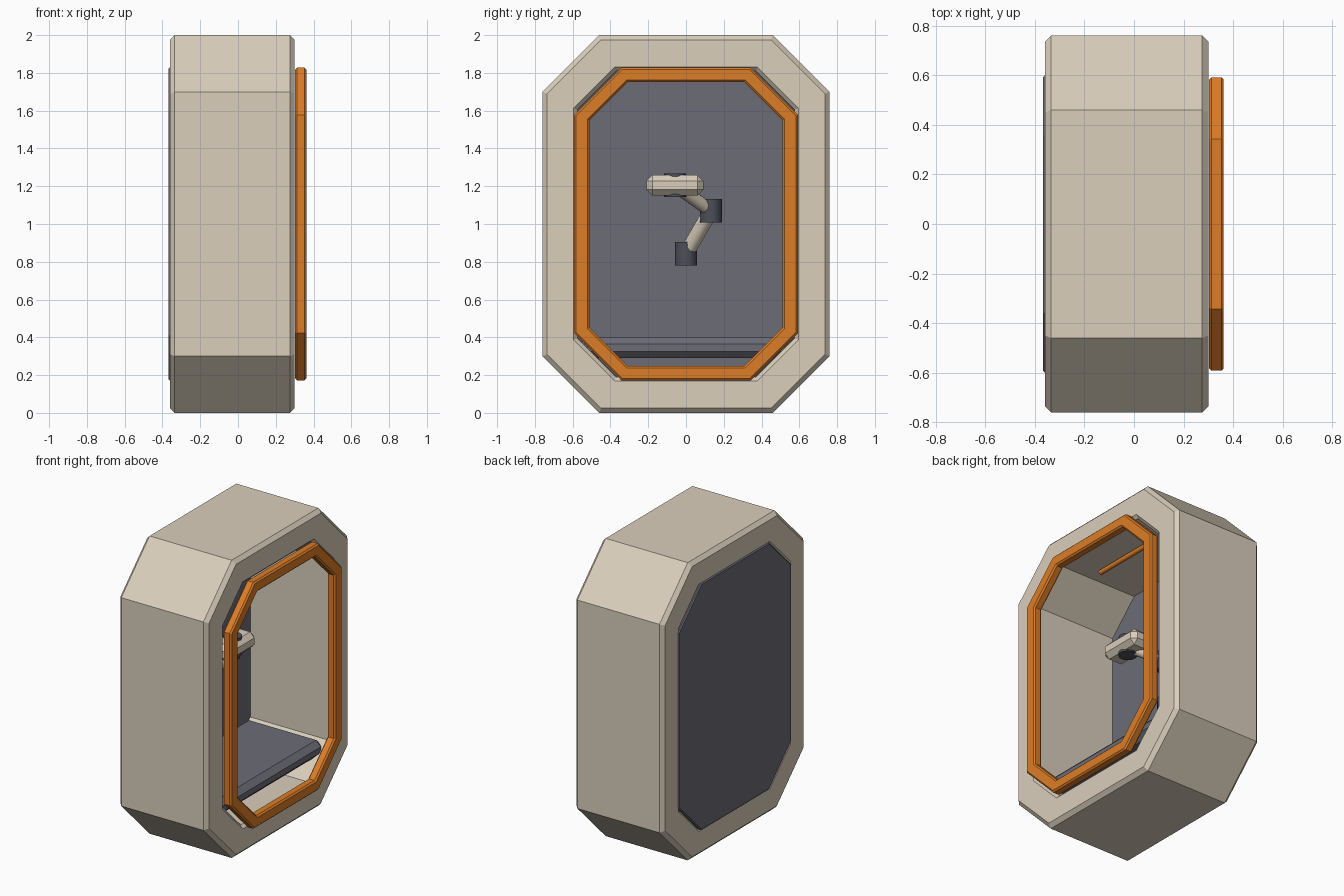
import bpy, bmesh, math
from mathutils import Vector

if "Cube" in bpy.data.objects:
    bpy.data.objects.remove(bpy.data.objects["Cube"])


def material(name, r, g, b):
    m = bpy.data.materials.new(name)
    m.use_nodes = True
    m.diffuse_color = (r, g, b, 1)
    m.node_tree.nodes["Principled BSDF"].inputs["Base Color"].default_value = (r, g, b, 1)
    return m


beige = material("warm_beige", 0.70, 0.62, 0.50)
slate = material("slate_grey", 0.15, 0.15, 0.185)
dark = material("dark_joint_grey", 0.075, 0.078, 0.10)
orange = material("safety_orange", 0.72, 0.205, 0.02)


def finish(name, bm, mat):
    bmesh.ops.recalc_face_normals(bm, faces=bm.faces)
    mesh = bpy.data.meshes.new(name)
    bm.to_mesh(mesh)
    bm.free()
    mesh.materials.append(mat)
    ob = bpy.data.objects.new(name, mesh)
    bpy.context.collection.objects.link(ob)
    return ob


def octagon(bm, x, half_y, half_z, cut):
    """Chamfered rectangle in the YZ plane, centred at z = 1."""
    pts = []
    for sy, sz in ((1, 1), (-1, 1), (-1, -1), (1, -1)):
        corner = [(sy * half_y, sz * (half_z - cut)), (sy * (half_y - cut), sz * half_z)]
        pts += corner if sy * sz > 0 else corner[::-1]
    return [bm.verts.new((x, y, 1 + z)) for y, z in pts]


def loft(name, mat, sections, closed):
    """Join octagon sections (x, half_y, half_z, cut) into a tube or capped solid."""
    bm = bmesh.new()
    rings = [octagon(bm, *s) for s in sections]
    pairs = list(zip(rings, rings[1:]))
    if closed:
        pairs.append((rings[-1], rings[0]))
    else:
        bm.faces.new(rings[0])
        bm.faces.new(rings[-1])
    for a, b in pairs:
        for i in range(8):
            j = (i + 1) % 8
            bm.faces.new((a[i], a[j], b[j], b[i]))
    return finish(name, bm, mat)


def inset(x, size, d):
    """Octagon section shrunk evenly by d."""
    hy, hz, cut = size
    return (x, hy - d, hz - d, cut - d * (2 - math.sqrt(2)))


def frame(name, mat, x0, x1, outer, inner, bo, bi):
    """Octagonal frame with bevelled outer and inner edges."""
    return loft(name, mat, [
        inset(x0, outer, bo), inset(x0 + bo, outer, 0), inset(x1 - bo, outer, 0),
        inset(x1, outer, bo), inset(x1, inner, -bi), inset(x1 - bi, inner, 0),
        inset(x0 + bi, inner, 0), inset(x0, inner, -bi)], True)


def box(name, mat, lo, hi, bevel):
    bm = bmesh.new()
    bmesh.ops.create_cube(bm, size=1)
    for v in bm.verts:
        v.co = [l + (c + 0.5) * (h - l) for l, h, c in zip(lo, hi, v.co)]
    bmesh.ops.bevel(bm, geom=bm.edges[:], offset=bevel, segments=1, affect='EDGES')
    return finish(name, bm, mat)


def rod(name, mat, a, b, radius, bevel=0.0):
    a, b = Vector(a), Vector(b)
    bm = bmesh.new()
    bmesh.ops.create_cone(bm, cap_ends=True, segments=24, radius1=radius,
                          radius2=radius, depth=(b - a).length)
    if bevel:
        rim = [e for e in bm.edges if abs(e.verts[0].co.z - e.verts[1].co.z) < 1e-5]
        bmesh.ops.bevel(bm, geom=rim, offset=bevel, segments=2, affect='EDGES')
    ob = finish(name, bm, mat)
    ob.location = (a + b) / 2
    ob.rotation_euler = (b - a).to_track_quat('Z', 'Y').to_euler()
    bpy.ops.object.select_all(action='DESELECT')
    ob.select_set(True)
    bpy.context.view_layer.objects.active = ob
    bpy.ops.object.shade_smooth_by_angle(angle=math.radians(35))
    return ob


# Thick outer shell with a bevelled opening right through it
frame("outer_shell", beige, -0.36, 0.30, (0.76, 1.0, 0.30), (0.575, 0.81, 0.205), 0.025, 0.02)

# Back panel closing the opening
panel = (0.60, 0.83, 0.24)
loft("back_panel", slate, [inset(-0.31, panel, 0.01), inset(-0.32, panel, 0),
                           inset(-0.36, panel, 0), inset(-0.367, panel, 0.007)], False)

# Raised frame around the doorway
frame("door_frame", orange, 0.302, 0.362, (0.592, 0.828, 0.25), (0.512, 0.752, 0.203), 0.01, 0.01)

# Floor slab
box("floor_slab", slate, (-0.32, -0.56, 0.29), (0.25, 0.56, 0.40), 0.036)

# Overhead grab bar
rod("ceiling_bar", orange, (0.06, -0.25, 1.785), (0.06, 0.25, 1.785), 0.016, 0.006)

# Jointed arm on the back panel
joints = {"shoulder": (-0.26, 0.0, 0.842), "elbow": (-0.15, 0.132, 1.07),
          "wrist": (0.0, -0.058, 1.205)}
for part, p in joints.items():
    up = Vector((0, 0, 0.063))
    rod(part + "_joint", dark, Vector(p) - up, Vector(p) + up, 0.058)
rod("lower_arm", beige, joints["shoulder"], joints["elbow"], 0.04)
rod("upper_arm", beige, joints["elbow"], joints["wrist"], 0.036)
box("arm_head", beige, (-0.08, -0.21, 1.15), (0.08, 0.092, 1.26), 0.032)
